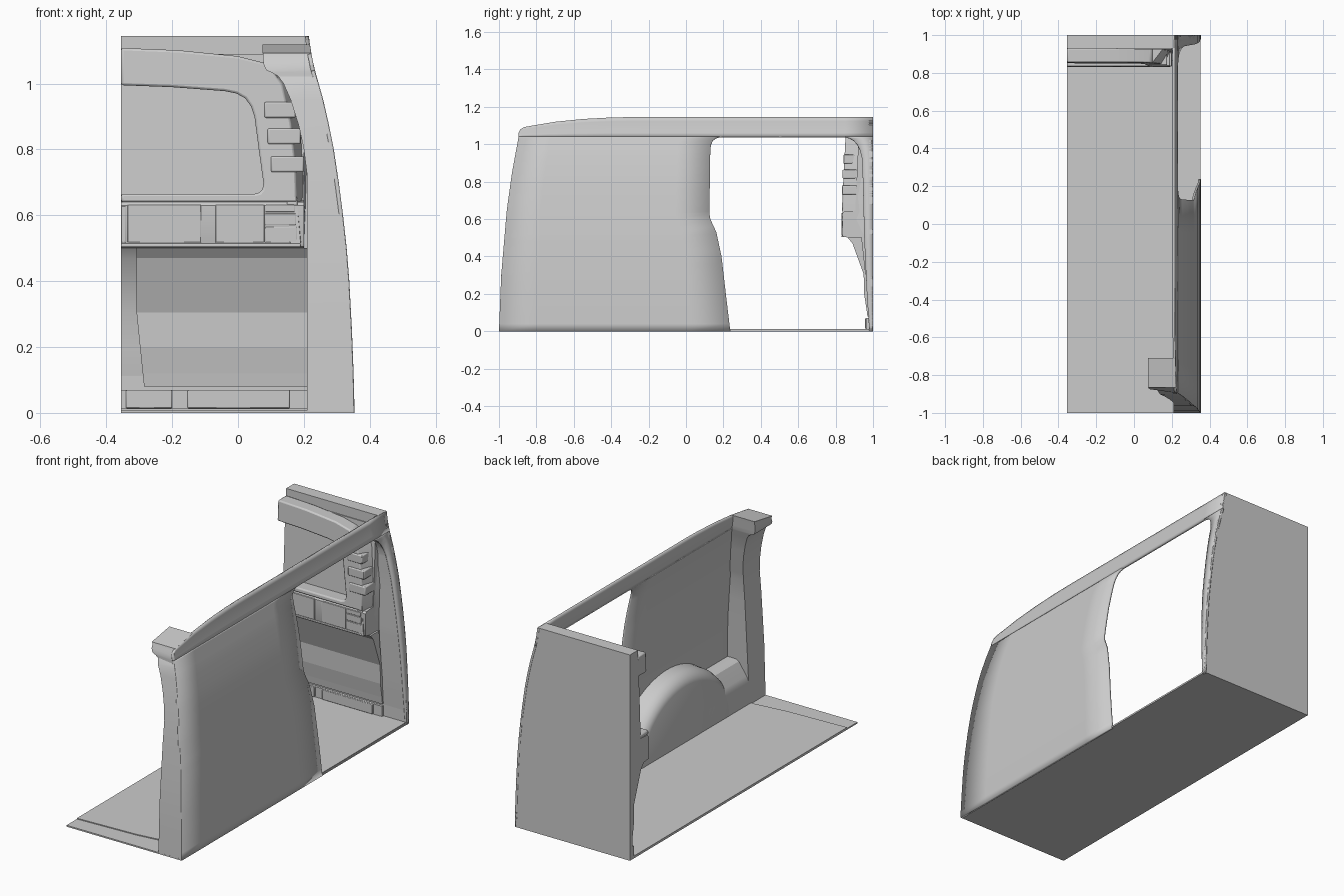
import bpy, bmesh

if "Cube" in bpy.data.objects:
    bpy.data.objects.remove(bpy.data.objects["Cube"])

def interp(pts, t):
    """Piecewise linear lookup."""
    if t <= pts[0][0]:
        return pts[0][1]
    for (a, u), (b, v) in zip(pts, pts[1:]):
        if t <= b:
            return u + (v - u) * (t - a) / (b - a)
    return pts[-1][1]

OUTER = [(0, .354), (.12, .351), (.25, .346), (.4, .338), (.5, .33), (.6, .319), (.7, .306), (.8, .291),
         (.88, .275), (.95, .259), (1.0, .245), (1.05, .231), (1.1, .221), (1.145, .215)]
FRONT = [(0, -1), (.3, -.988), (.65, -.958), (.85, -.93), (1.04, -.895), (1.07, -.887), (1.09, -.87)]
DOOR_F = [(0, .237), (.2, .213), (.4, .19), (.53, .162), (.6, .13), (.63, .125), (.97, .13),
          (1.0, .134), (1.02, .143), (1.033, .158), (1.04, .18)]
DOOR_R = [(0, .98), (.2, .967), (.5, .953), (.8, .946), (.93, .94), (.97, .93), (1.0, .915),
          (1.02, .897), (1.033, .875), (1.04, .85)]
TOP = [(-.895, 1.06), (-.885, 1.08), (-.865, 1.092), (-.7, 1.12), (-.55, 1.135), (-.4, 1.143), (-.3, 1.145)]
X0 = -.355
fx = lambda z: interp(OUTER, z)
front = lambda z: interp(FRONT, z)

def make(name, verts, faces, recalc=True, bevel=0, smooth=True):
    me = bpy.data.meshes.new(name)
    me.from_pydata(verts, [], faces)
    bm = bmesh.new()
    bm.from_mesh(me)
    bmesh.ops.remove_doubles(bm, verts=bm.verts, dist=1e-5)
    if recalc:
        bmesh.ops.recalc_face_normals(bm, faces=bm.faces)
    bm.to_mesh(me)
    bm.free()
    ob = bpy.data.objects.new(name, me)
    bpy.context.collection.objects.link(ob)
    if bevel:
        m = ob.modifiers.new("bevel", 'BEVEL')
        m.width, m.segments = bevel, 2
    if smooth:
        bpy.ops.object.select_all(action='DESELECT')
        ob.select_set(True)
        bpy.context.view_layer.objects.active = ob
        bpy.ops.object.shade_smooth_by_angle(angle=.5)
    return ob

def loft(name, rings, **kw):
    """Closed skin through rings with equal point counts."""
    n = len(rings[0])
    faces = [(i*n + j, i*n + (j+1) % n, (i+1)*n + (j+1) % n, (i+1)*n + j)
             for i in range(len(rings)-1) for j in range(n)]
    faces += [tuple(range(n)), tuple(range((len(rings)-1)*n, len(rings)*n))]
    return make(name, [p for r in rings for p in r], faces, **kw)

def sheet(name, rows):
    """Outer skin grid of (y, z) rows, thickened inward."""
    n = len(rows[0])
    faces = [(i*n + j, i*n + j+1, (i+1)*n + j+1, (i+1)*n + j)
             for i in range(len(rows)-1) for j in range(n-1)]
    ob = make(name, [(fx(z), y, z) for r in rows for y, z in r], faces, recalc=False)
    m = ob.modifiers.new("thickness", 'SOLIDIFY')
    m.thickness, m.offset = .012, -1

def box(name, x0, x1, y0, y1, z0, z1, bevel=0):
    return loft(name, [[(x0, y0, z), (x1, y0, z), (x1, y1, z), (x0, y1, z)] for z in (z0, z1)],
                bevel=bevel, smooth=bool(bevel))

def extrude_x(name, prof, xa, xb, **kw):
    """Extrude a (y, z) profile; xa may depend on z."""
    a = xa if callable(xa) else (lambda z: xa)
    return loft(name, [[(a(z), y, z) for y, z in prof], [(xb, y, z) for y, z in prof]], **kw)

def column(name, zs, xi, xo, ya, yb, **kw):
    """Upright loft with rectangular sections varying over height."""
    return loft(name, [[(xi(z), ya(z), z), (xo(z), ya(z), z), (xo(z), yb(z), z), (xi(z), yb(z), z)]
                       for z in zs], **kw)

# Floor with lower entry strip at the front
loft("floor", [[(X0, -1, z), (.352, -1, z), (.352, 1, z), (X0, 1, z)] for z in (0, .008)], smooth=False)
loft("floor_mat", [[(X0, -.91, z), (0, -.895, z), (.21, -.87, z), (.348, -.87, z), (.348, .98, z), (X0, .98, z)]
                   for z in (.007, .013)], smooth=False)

# Curved side wall around the sliding door opening
N = 26
zs = sorted({round(1.04*i/N, 4) for i in range(N+1)} | {p[0] for p in DOOR_F + DOOR_R})
mix = lambda a, b, k: [a + (b-a)*i/k for i in range(k+1)]
sheet("side_wall_front", [[(y, z) for y in mix(front(z), interp(DOOR_F, z), 6)] for z in zs])
sheet("side_wall_rear", [[(y, z) for y in mix(interp(DOOR_R, z), 1, 2)] for z in zs])
ys = sorted({p[0] for p in TOP} | {-.8, 0, .18, .5, .85, 1})
sheet("side_wall_top", [[(y, 1.04 + (interp(TOP, y) - 1.04)*k/5) for y in ys] for k in range(6)])

# Front pillar with the hooked roof-bow end
PIN = [(0, .21), (.72, .21), (.8, .2), (.87, .185), (.95, .16), (1.0, .138), (1.022, .122),
       (1.032, .105), (1.04, .086), (1.06, .077), (1.12, .075)]
PBACK = [(0, -.86), (.7, -.81), (.95, -.75), (1.04, -.72), (1.12, -.71)]
rings = []
for z in [0, .15, .3, .45, .6, .72, .76, .8, .87, .91, .95, 1.0, 1.022, 1.032, 1.04, 1.06, 1.08]:
    xi, xo, a, b = interp(PIN, z), fx(z) - .002, front(z), interp(PBACK, z)
    rings.append([(xi, a + .02*(z > 1), z), (xo, a, z), (xo, b, z), (xi, b, z)])
rings.append([(.075, -.865, 1.092), (.22, -.865, 1.092), (.217, -.71, 1.118), (.075, -.71, 1.118)])
loft("front_pillar", rings)

# Wheel arch and forward step box, flaring into the wall
import math
def arch(x, a, h):
    return [(x, -.3 + a*math.cos(math.pi*i/32), .01 + h*math.sin(math.pi*i/32)) for i in range(33)]
loft("wheel_arch", [arch(.338, .43, .375), arch(.265, .425, .37), arch(.235, .415, .355),
                    arch(.218, .40, .335), arch(.21, .38, .315)])
STEP = [(.335, .01), (.335, .25), (.285, .25), (.265, .24), (.222, .17), (.212, .15), (.21, .12), (.21, .01)]
loft("step_box", [[(x, y, z) for x, z in STEP] for y in (-.5, -.88)])

# Rear outer plate, corner pillar and header
zr = [p[0] for p in OUTER]
column("rear_plate", zr, lambda z: X0, fx, lambda z: .978, lambda z: 1, smooth=False)
column("rear_pillar", zs, lambda z: .2, lambda z: fx(z) - .003,
       lambda z: max(interp(DOOR_R, z), .9) + .003, lambda z: .99)
column("rear_header", [1.04, 1.07, 1.1, 1.145], lambda z: X0, lambda z: fx(z) - .003,
       lambda z: .93, lambda z: 1, smooth=False)

# Rear door inner core and raised lower panel
LOWER = [(.97, .08), (.965, .12), (.952, .2), (.95, .305), (.89, .47), (.865, .5)]
core = [(.985, .01)] + [(y + .012, z) for y, z in LOWER] + \
       [(.84, .505), (.836, .515), (.836, .63), (.845, .64), (.905, .645), (.925, 1.09), (.985, 1.09)]
extrude_x("rear_core", core, X0, .2)
extrude_x("lower_panel", [(.985, .08)] + LOWER + [(.94, .5)],
          lambda z: interp([(.08, -.285), (.3, -.308), (.5, -.308)], z), .21, smooth=False)
box("shelf_lip", X0, .19, .832, .87, .503, .514, .003)

# Window surround, leaning back, with sloped outer flank
FRAME = [(X0, .64), (.18, .64), (.176, .75), (.162, .88), (.135, 1.0), (.09, 1.06), (0, 1.083), (-.18, 1.101),
         (X0, 1.108), (X0, .995), (-.2, .989), (-.04, .977), (-.005, .97), (.022, .955), (.04, .93), (.05, .9),
         (.063, .8), (.077, .7), (.075, .68), (.066, .669), (.05, .665), (X0, .665)]
lean = lambda z: .833 + (z - .64)*.05
loft("window_surround", [[(x, lean(z), z) for x, z in FRAME],
                         [(x, .93, z) for x, z in FRAME]], bevel=.008)
FLANK = [(.515, .19, .2), (.64, .179, .205), (.75, .174, .208), (.88, .16, .2), (1.0, .132, .19), (1.05, .1, .17)]
loft("surround_flank", [[(xa - .03, lean(z) + .004, z), (xa, lean(z) + .004, z), (xb, .95, z), (xa - .03, .95, z)]
                        for z, xa, xb in FLANK])

# Three vent blocks
for i, (xa, xb, z) in enumerate([(.08, .175, .92), (.09, .19, .84), (.1, .2, .755)]):
    y = lean(z)
    box(f"vent_{i+1}", xa, xb, y - .006, y + .075, z - .024, z + .024, .005)

# Panels on the shelf front
for i, (xa, xb, za, zb) in enumerate([(X0, -.341, .517, .628), (-.335, -.112, .517, .632), (-.068, .08, .517, .632),
                                      (.083, .178, .517, .565), (.083, .175, .57, .605), (.083, .172, .61, .632)]):
    box(f"shelf_panel_{i+1}", xa, xb, .831, .85, za, zb, .002)

# Door sill with raised pads
box("rear_sill", X0, .21, .965, .985, .01, .07)
for i, (xa, xb) in enumerate([(-.34, -.2), (-.153, .157)]):
    box(f"sill_pad_{i+1}", xa, xb, .957, .975, .014, .069, .003)
